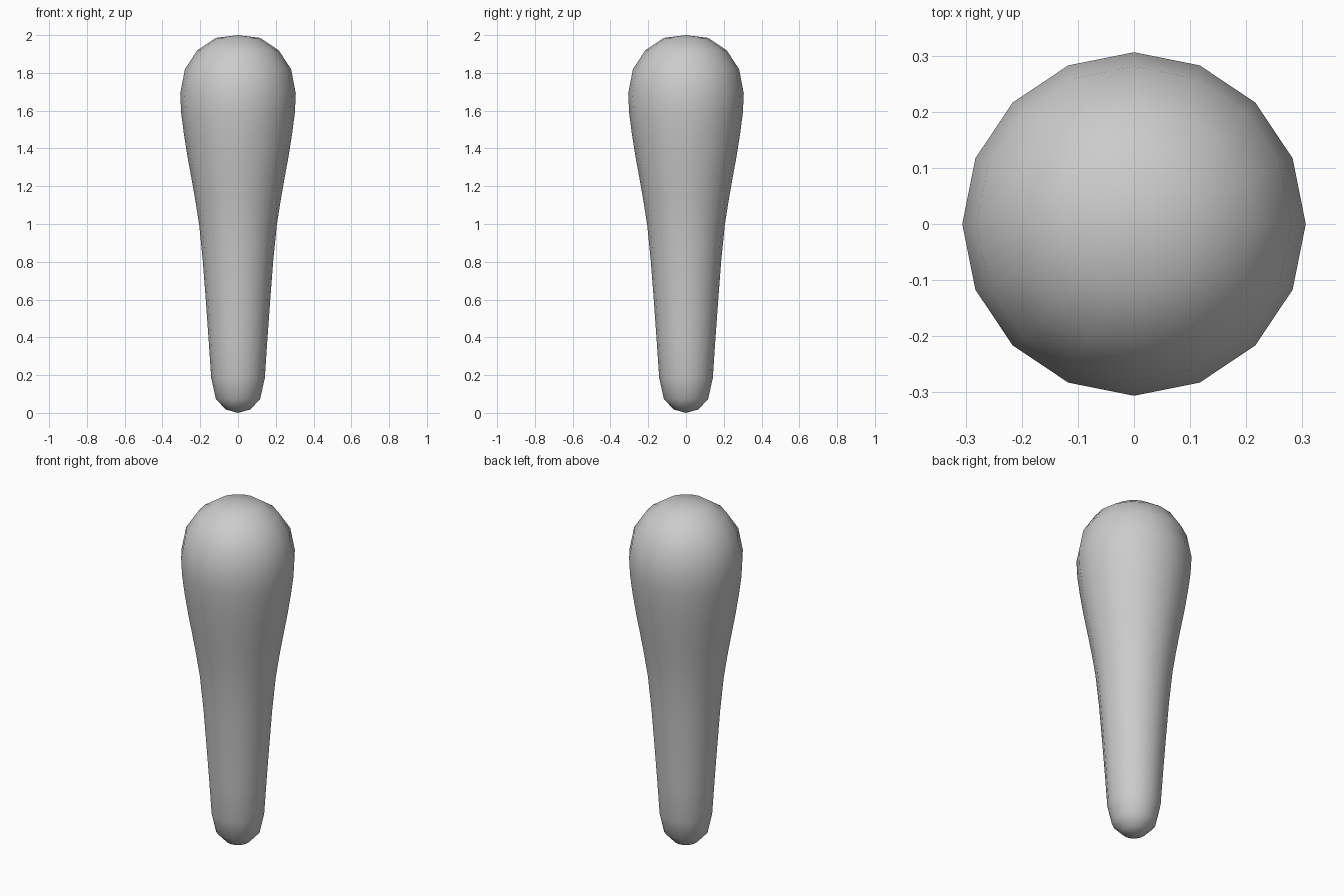
import bpy, bmesh
from math import cos, sin, pi

if "Cube" in bpy.data.objects:
    bpy.data.objects.remove(bpy.data.objects["Cube"])

SIDES = 16
# (radius, height) rings from the rounded foot to the rounded head
PROFILE = [(0.065, 0.018), (0.117, 0.073), (0.142, 0.185), (0.155, 0.38),
           (0.170, 0.59), (0.186, 0.80), (0.205, 0.99), (0.225, 1.12),
           (0.246, 1.24), (0.268, 1.36), (0.287, 1.48), (0.301, 1.59),
           (0.306, 1.69), (0.281, 1.82), (0.215, 1.92), (0.118, 1.985)]

bm = bmesh.new()
# Lathed side walls
rings = [[bm.verts.new((r * cos(2 * pi * i / SIDES), r * sin(2 * pi * i / SIDES), z))
          for i in range(SIDES)] for r, z in PROFILE]
for low, high in zip(rings, rings[1:]):
    for i in range(SIDES):
        j = (i + 1) % SIDES
        bm.faces.new((low[i], low[j], high[j], high[i]))

# Closed tips
foot, tip = bm.verts.new((0, 0, 0)), bm.verts.new((0, 0, 2))
for i in range(SIDES):
    j = (i + 1) % SIDES
    bm.faces.new((foot, rings[0][j], rings[0][i]))
    bm.faces.new((tip, rings[-1][i], rings[-1][j]))

for f in bm.faces:
    f.smooth = True
mesh = bpy.data.meshes.new("club")
bm.to_mesh(mesh)
bm.free()
bpy.context.collection.objects.link(bpy.data.objects.new("club", mesh))
